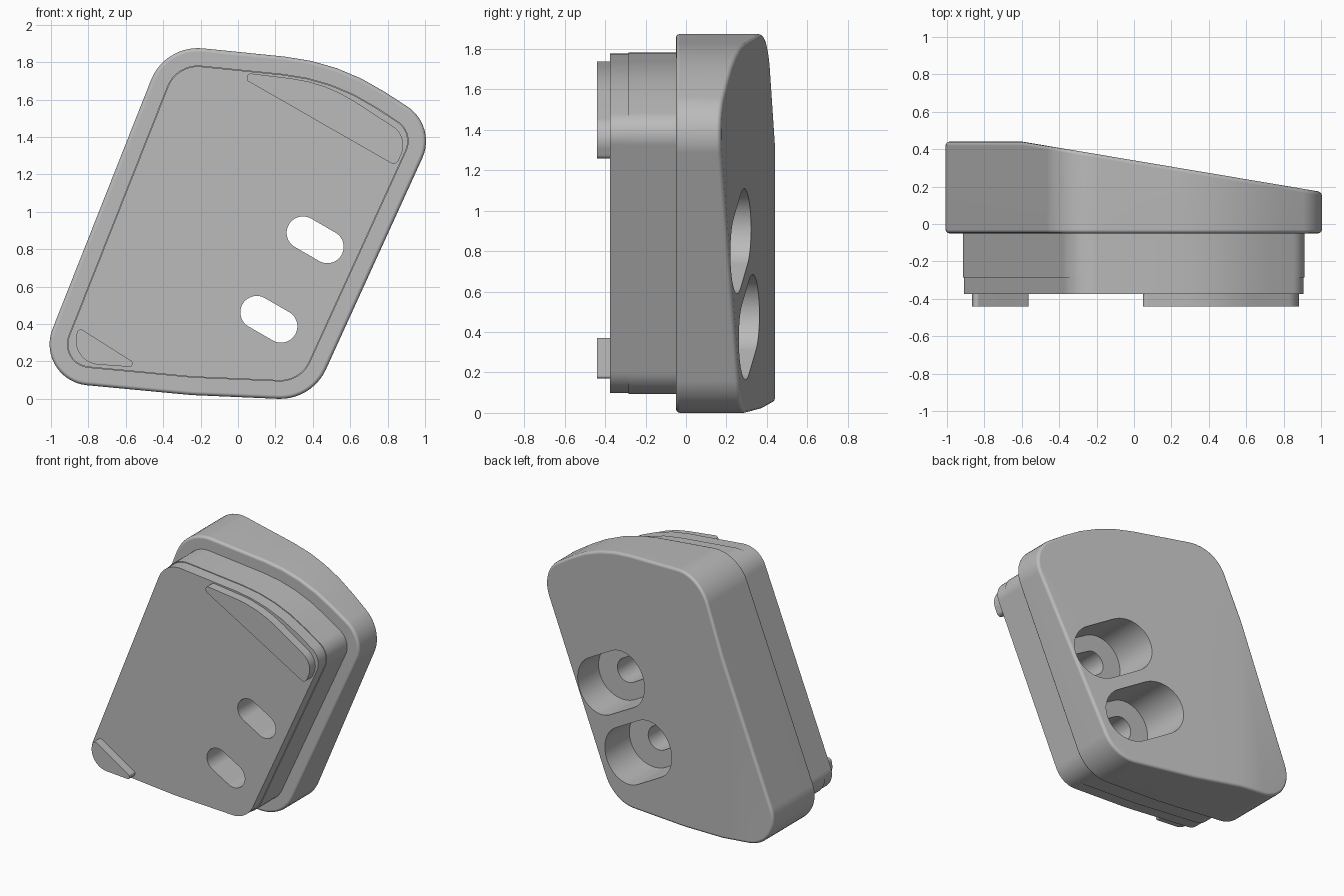
import bpy, bmesh, math
from mathutils import Vector

old = bpy.data.objects.get("Cube")
if old:
    bpy.data.objects.remove(old, do_unlink=True)

grey = bpy.data.materials.new("plain grey")
grey.use_nodes = True
colour = (0.5, 0.5, 0.5, 1)
grey.diffuse_color = colour
grey.node_tree.nodes["Principled BSDF"].inputs["Base Color"].default_value = colour


def rounded(corners):
    """Counter-clockwise polygon of (x, z, radius) corners, turned into a smooth outline."""
    pts, n = [], len(corners)
    for i, (x, z, r) in enumerate(corners):
        p = Vector((x, z))
        a = (Vector(corners[i - 1][:2]) - p).normalized()
        b = (Vector(corners[(i + 1) % n][:2]) - p).normalized()
        half = a.angle(b) / 2
        centre = p + (a + b).normalized() * r / math.sin(half)
        start = p + a * r / math.tan(half) - centre
        sweep = math.pi - 2 * half
        steps = max(2, round(sweep / math.radians(7)))
        for k in range(steps + 1):
            t = sweep * k / steps
            c, s = math.cos(t), math.sin(t)
            pts.append(centre + Vector((start.x * c - start.y * s, start.x * s + start.y * c)))
    return pts


def inset(pts, d):
    """Move an outline inwards by d."""
    result = []
    for i, p in enumerate(pts):
        t = (p - pts[i - 1]).normalized() + (pts[(i + 1) % len(pts)] - p).normalized()
        t.normalize()
        result.append(p + Vector((-t.y, t.x)) * d)
    return result


def slot(x, z, half, r):
    """Stadium outline, tilted thirty degrees."""
    tilt, pts = math.radians(-30), []
    for end in (0, 1):
        sign = 1 - 2 * end
        for k in range(25):
            a = tilt + math.pi * (end - 0.5 + k / 24)
            pts.append(Vector((x + sign * half * math.cos(tilt) + r * math.cos(a),
                               z + sign * half * math.sin(tilt) + r * math.sin(a))))
    return pts


def prism(name, pts, y0, y1, slope=None):
    """Outline extruded along y, with an optional sloping cut across the back."""
    bm = bmesh.new()
    face = bm.faces.new([bm.verts.new((p.x, y0, p.y)) for p in pts])
    ext = bmesh.ops.extrude_face_region(bm, geom=[face])["geom"]
    bmesh.ops.translate(bm, vec=(0, y1 - y0, 0),
                        verts=[g for g in ext if isinstance(g, bmesh.types.BMVert)])
    if slope:
        point, normal = slope
        cut = bmesh.ops.bisect_plane(bm, geom=bm.verts[:] + bm.edges[:] + bm.faces[:],
                                     plane_co=point, plane_no=normal, clear_outer=True)
        edges = [g for g in cut["geom_cut"] if isinstance(g, bmesh.types.BMEdge)]
        bmesh.ops.contextual_create(bm, geom=edges)
    bmesh.ops.recalc_face_normals(bm, faces=bm.faces[:])
    mesh = bpy.data.meshes.new(name)
    bm.to_mesh(mesh)
    bm.free()
    mesh.materials.append(grey)
    ob = bpy.data.objects.new(name, mesh)
    bpy.context.collection.objects.link(ob)
    return ob


def finish(ob, cutters=(), bevel=0):
    """Round the rim, cut the holes and shade smooth."""
    bpy.ops.object.select_all(action='DESELECT')
    bpy.context.view_layer.objects.active = ob
    ob.select_set(True)
    if bevel:
        mod = ob.modifiers.new("rim", 'BEVEL')
        mod.width, mod.segments = bevel, 3
        mod.limit_method, mod.angle_limit = 'ANGLE', math.radians(45)
        bpy.ops.object.modifier_apply(modifier=mod.name)
    for cutter in cutters:
        mod = ob.modifiers.new("hole", 'BOOLEAN')
        mod.operation, mod.solver, mod.object = 'DIFFERENCE', 'EXACT', cutter
        bpy.ops.object.modifier_apply(modifier=mod.name)
    bpy.ops.object.shade_smooth_by_angle(angle=math.radians(35))
    mod = ob.modifiers.new("normals", 'WEIGHTED_NORMAL')
    mod.keep_sharp = True


outline = rounded([(-1.10, 0.10, 0.22), (-0.25, 0.02, 1), (0.395, -0.008, 0.27),
                   (1.064, 1.459, 0.22), (0.54, 1.80, 1.2), (-0.39, 1.894, 0.27)])

# Cutters: through slots, and wide recesses sunk from the back
centres = [(0.4125, 0.85), (0.165, 0.425)]
slots = [prism("slot_cutter", slot(x, z, 0.075, 0.0875), -0.7, 0.7) for x, z in centres]
recesses = [prism("recess_cutter", slot(x, z, 0.12, 0.2), -0.02, 0.7) for x, z in centres]

# Outer shell with its sloping back
shell = prism("back_shell", outline, -0.05, 0.44, ((0, 0.34, 0), (0.168, 1, 0)))
finish(shell, slots + recesses, 0.02)

# Plug in front of the shell, with a slightly smaller front plate
plug = prism("front_plug", inset(outline, 0.093), -0.285, -0.05)
finish(plug, slots)
plate = prism("front_plate", inset(outline, 0.098), -0.375, -0.285)
finish(plate, slots)

# Raised pads in two opposite corners
upper_pad = prism("upper_pad", rounded([(0.045, 1.742, 0.02), (0.05, 1.70, 0.01),
                                        (0.845, 1.245, 0.03), (0.915, 1.40, 0.12),
                                        (0.47, 1.69, 0.8)]), -0.44, -0.375)
finish(upper_pad)
lower_pad = prism("lower_pad", rounded([(-0.925, 0.195, 0.13), (-0.565, 0.17, 0.012),
                                        (-0.565, 0.20, 0.01), (-0.85, 0.38, 0.02)]), -0.44, -0.375)
finish(lower_pad)

for cutter in slots + recesses:
    bpy.data.objects.remove(cutter, do_unlink=True)
